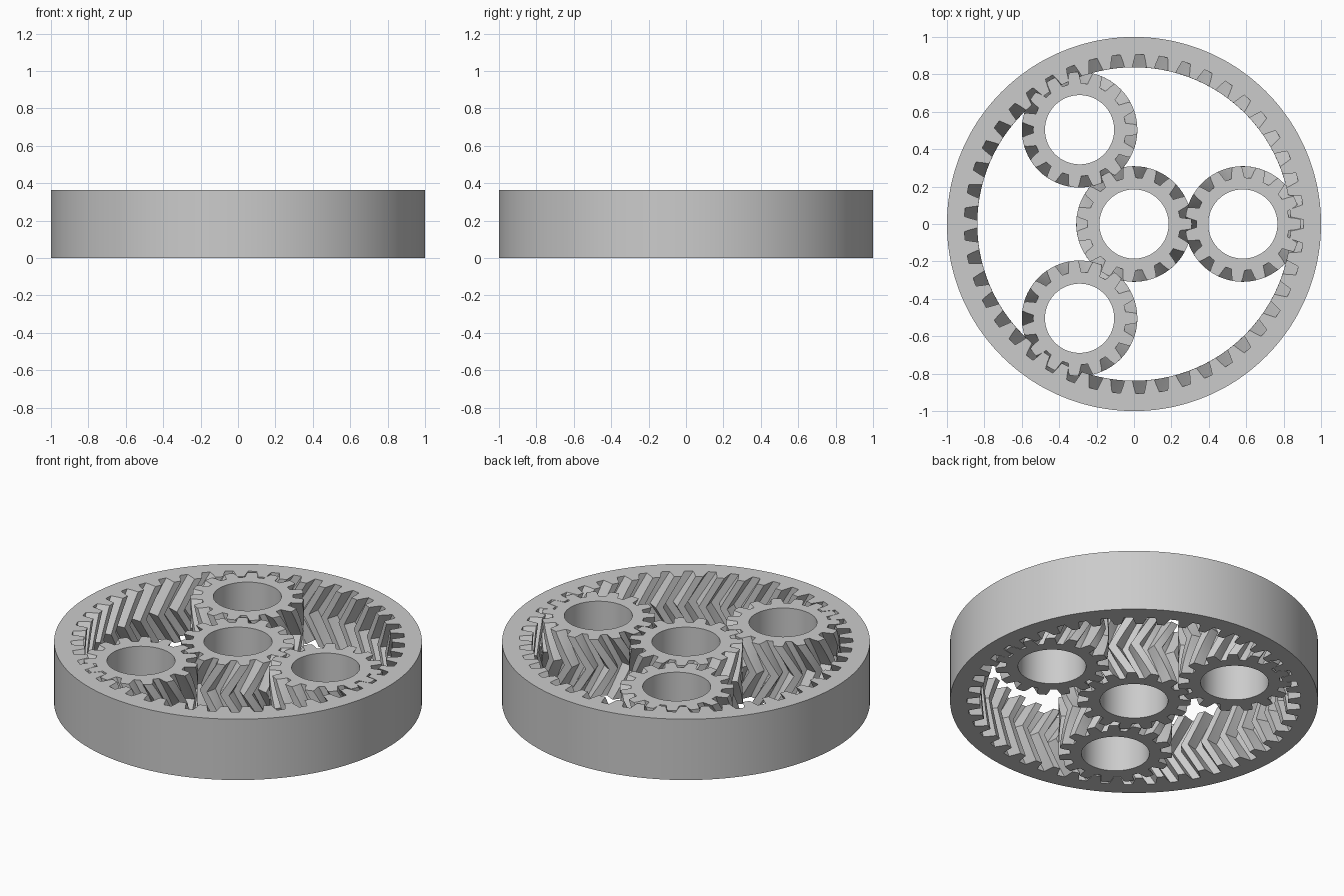
import bpy, bmesh
from math import cos, sin, radians, pi, tan

cube = bpy.data.objects.get("Cube")
if cube:
    bpy.data.objects.remove(cube)

HEIGHT = 0.365
ORBIT = 0.582            # distance from sun centre to planet centre
PITCH = ORBIT / 2        # pitch radius of sun and planets
SHIFT = HEIGHT / 2 * tan(radians(30))   # sideways run of each herringbone half
STEPS = 4                # slices per herringbone half

grey = bpy.data.materials.new("plain_grey")
grey.use_nodes = True
colour = (0.6, 0.6, 0.6, 1)
grey.diffuse_color = colour
grey.node_tree.nodes["Principled BSDF"].inputs["Base Color"].default_value = colour


def tooth_profile(teeth, flank):
    """Polar outline; flank lists (half angle in degrees, radius) from tooth middle to gap."""
    step = 360 / teeth
    points = []
    for i in range(teeth):
        for angle, radius in reversed(flank[1:]):
            points.append((radians(i * step - angle), radius))
        for angle, radius in flank:
            points.append((radians(i * step + angle), radius))
        points.append((radians((i + 0.5) * step), flank[-1][1]))
    return points


def gear(name, teeth, flank, wall, twist, centre=(0, 0)):
    """Herringbone gear: toothed wall plus a plain round wall, closed by flat ends."""
    profile = tooth_profile(teeth, flank)
    n = len(profile)
    bm = bmesh.new()
    layers = []
    for k in range(2 * STEPS + 1):
        turn = twist * (1 - abs(k / STEPS - 1))
        z = HEIGHT * k / (2 * STEPS)
        layers.append([bm.verts.new((r * cos(a + turn), r * sin(a + turn), z))
                       for a, r in profile])
    start = profile[0][0]
    round_wall = [[bm.verts.new((wall * cos(start + 2 * pi * i / n),
                                 wall * sin(start + 2 * pi * i / n), z))
                   for i in range(n)] for z in (HEIGHT, 0)]
    loops = layers + round_wall + [layers[0]]
    for low, high in zip(loops, loops[1:]):
        for i in range(n):
            j = (i + 1) % n
            bm.faces.new((low[i], low[j], high[j], high[i]))
    bmesh.ops.recalc_face_normals(bm, faces=bm.faces)
    mesh = bpy.data.meshes.new(name)
    bm.to_mesh(mesh)
    bm.free()
    mesh.materials.append(grey)
    obj = bpy.data.objects.new(name, mesh)
    obj.location = (*centre, 0)
    bpy.context.collection.objects.link(obj)
    bpy.ops.object.select_all(action='DESELECT')
    obj.select_set(True)
    bpy.context.view_layer.objects.active = obj
    bpy.ops.object.shade_smooth_by_angle(angle=radians(12))
    return obj


# Outer ring: each profile step is a gap between inward teeth
ring_gap = [(0, 0.907), (1.45, 0.907), (2.05, 0.873), (2.6, 0.838)]
gear("ring_gear", 45, ring_gap, 1.0, SHIFT / (3 * PITCH))

# Sun and planets share one tooth shape; the sun twists the other way
tooth = [(0, 0.309), (4.5, 0.309), (5.8, 0.29), (8, 0.248)]
gear("sun_gear", 15, tooth, 0.185, -SHIFT / PITCH)
for i in range(3):
    a = 2 * pi * i / 3
    gear(f"planet_gear_{i + 1}", 15, tooth, 0.185, SHIFT / PITCH,
         (ORBIT * cos(a), ORBIT * sin(a)))
